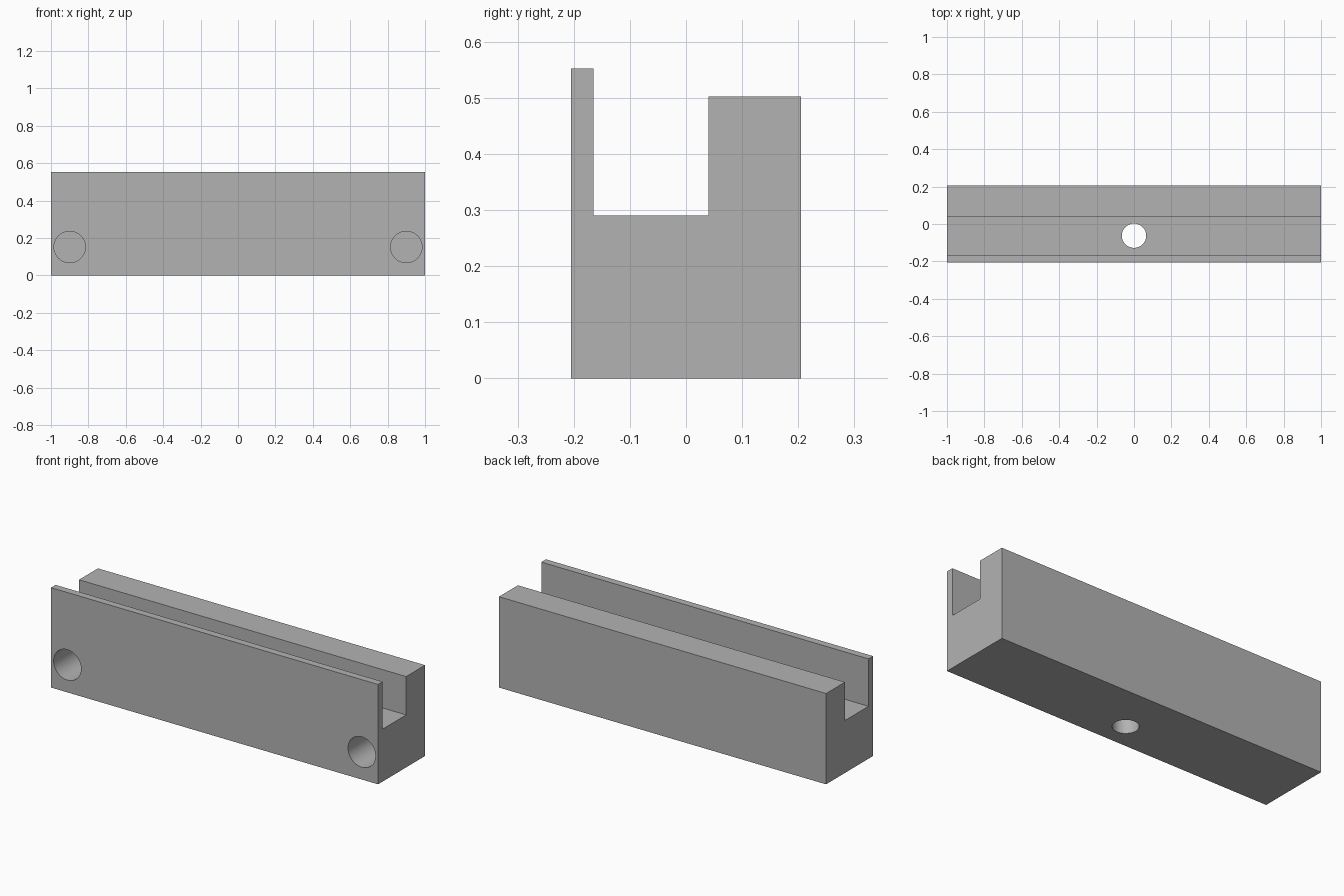
import bpy, bmesh
from math import pi

cube = bpy.data.objects.get("Cube")
if cube:
    bpy.data.objects.remove(cube, do_unlink=True)

# Plain grey material
grey = bpy.data.materials.new("plain_grey")
grey.use_nodes = True
colour = (0.45, 0.45, 0.45, 1)
grey.diffuse_color = colour
grey.node_tree.nodes["Principled BSDF"].inputs["Base Color"].default_value = colour

# Channel block: cross-section (y, z) extruded along x
profile = [(-0.205, 0), (0.205, 0), (0.205, 0.502), (0.04, 0.502),
           (0.04, 0.29), (-0.165, 0.29), (-0.165, 0.552), (-0.205, 0.552)]
bm = bmesh.new()
end = bm.faces.new([bm.verts.new((-1, y, z)) for y, z in profile])
side = bmesh.ops.extrude_face_region(bm, geom=[end])
moved = [v for v in side["geom"] if isinstance(v, bmesh.types.BMVert)]
bmesh.ops.translate(bm, verts=moved, vec=(2, 0, 0))
bmesh.ops.recalc_face_normals(bm, faces=bm.faces)
mesh = bpy.data.meshes.new("channel_block")
bm.to_mesh(mesh)
bm.free()
mesh.materials.append(grey)
block = bpy.data.objects.new("channel_block", mesh)
bpy.context.collection.objects.link(block)


def drill(name, radius, depth, location, rotation=(0, 0, 0)):
    """Cut a round hole in the block with a cylinder."""
    bpy.ops.mesh.primitive_cylinder_add(vertices=64, radius=radius, depth=depth,
                                        location=location, rotation=rotation)
    cutter = bpy.context.object
    cutter.name = name
    cutter.hide_render = True
    cutter.data.materials.append(grey)
    bpy.context.view_layer.objects.active = block
    cut = block.modifiers.new(name, "BOOLEAN")
    cut.operation = "DIFFERENCE"
    cut.solver = "EXACT"
    cut.object = cutter
    bpy.ops.object.modifier_apply(modifier=cut.name)
    bpy.data.objects.remove(cutter, do_unlink=True)


# Blind holes in the front, near both ends
hole_depth = 0.33
for x in (-0.9, 0.9):
    drill("front_hole", 0.084, hole_depth * 2, (x, -0.205, 0.152), (pi / 2, 0, 0))

# Through hole in the channel floor
drill("floor_hole", 0.065, 0.5, (0, -0.0625, 0.15))

# Smooth hole walls, sharp block edges
bpy.ops.object.select_all(action="DESELECT")
block.select_set(True)
bpy.context.view_layer.objects.active = block
bpy.ops.object.shade_smooth_by_angle(angle=pi / 6)
